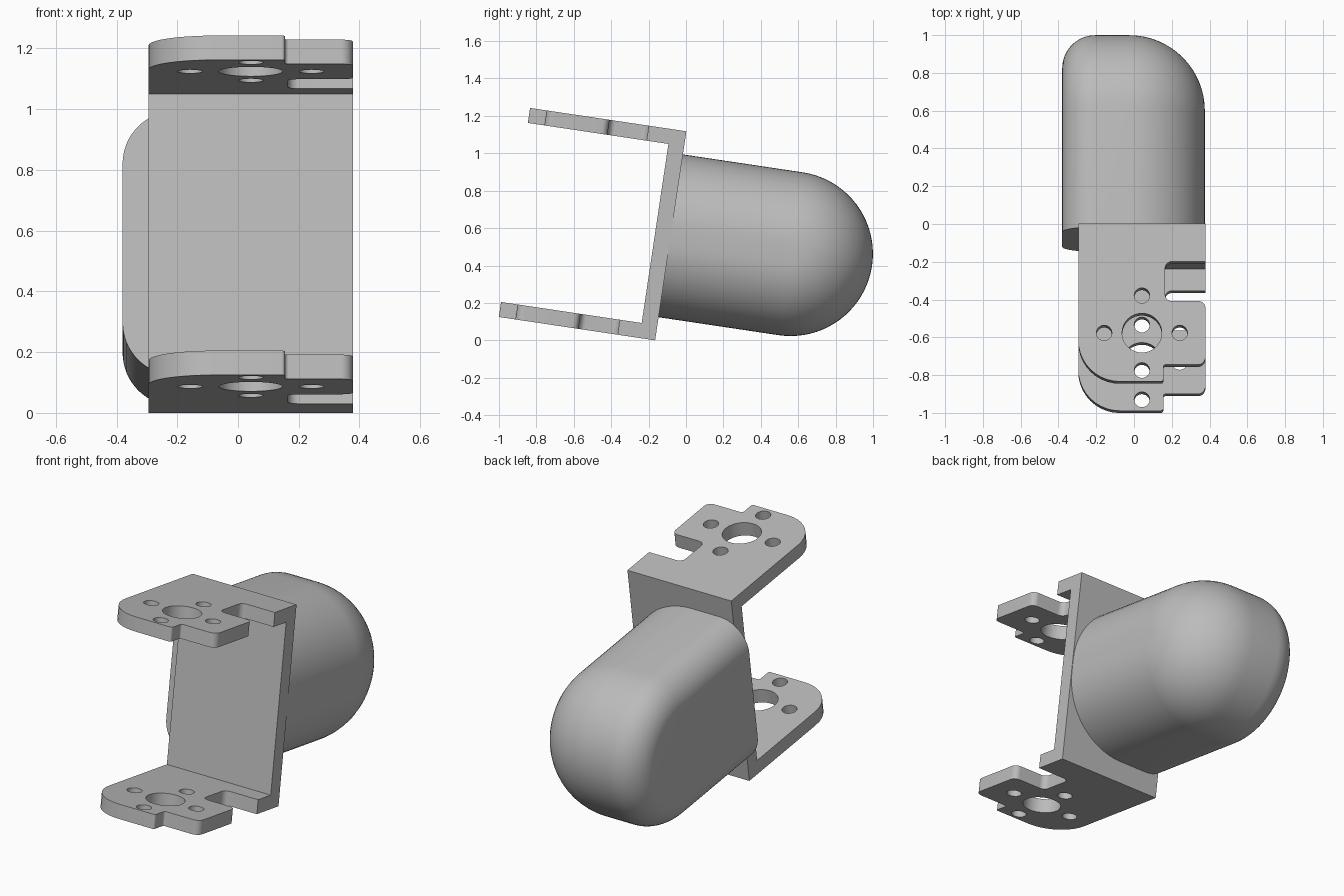
import bpy, bmesh
from math import sin, cos, pi, radians
from mathutils import Matrix, Vector

cube = bpy.data.objects.get("Cube")
if cube:
    bpy.data.objects.remove(cube, do_unlink=True)

# Whole bracket leans back; parts are drawn upright with y = depth, z = height
TILT = Matrix.Translation((0, -0.165, 0)) @ Matrix.Rotation(radians(-8.5), 4, 'X')
LEFT, RIGHT, HEIGHT, THICK = -0.295, 0.378, 1.13, 0.081

grey = bpy.data.materials.new("plain_grey")
grey.use_nodes = True
grey.diffuse_color = (0.5, 0.5, 0.5, 1)
grey.node_tree.nodes["Principled BSDF"].inputs["Base Color"].default_value = (0.5, 0.5, 0.5, 1)


def add_object(name, bm, smooth=True):
    bmesh.ops.recalc_face_normals(bm, faces=bm.faces)
    mesh = bpy.data.meshes.new(name)
    bm.to_mesh(mesh)
    bm.free()
    mesh.materials.append(grey)
    obj = bpy.data.objects.new(name, mesh)
    bpy.context.collection.objects.link(obj)
    obj.matrix_world = TILT
    bpy.ops.object.select_all(action='DESELECT')
    obj.select_set(True)
    bpy.context.view_layer.objects.active = obj
    if smooth:
        bpy.ops.object.shade_smooth_by_angle(angle=radians(30))
    return obj


def rounded_outline(corners, steps=10):
    """Replace each (x, y, radius) right-angle corner with an arc."""
    points = []
    for i, (x, y, r) in enumerate(corners):
        p = Vector((x, y))
        if r == 0:
            points.append(p)
            continue
        a = (Vector(corners[i - 1][:2]) - p).normalized() * r
        b = (Vector(corners[(i + 1) % len(corners)][:2]) - p).normalized() * r
        for k in range(steps + 1):
            t = k / steps * pi / 2
            points.append(p + a * (1 - sin(t)) + b * (1 - cos(t)))
    return points


def add_prism(bm, outline, z0, z1):
    face = bm.faces.new([bm.verts.new((p[0], p[1], z0)) for p in outline])
    ext = bmesh.ops.extrude_face_region(bm, geom=[face])
    verts = [g for g in ext["geom"] if isinstance(g, bmesh.types.BMVert)]
    bmesh.ops.translate(bm, verts=verts, vec=(0, 0, z1 - z0))


def circle(x, y, r, n=40):
    return [(x + r * cos(2 * pi * k / n), y + r * sin(2 * pi * k / n)) for k in range(n)]


# Servo arms: notched, rounded plates with a hub hole and four screw holes
ARM = [(LEFT, 0, 0), (LEFT, -0.845, 0.22), (0.155, -0.845, 0.012), (0.155, -0.755, 0.012),
       (RIGHT, -0.755, 0.04), (RIGHT, -0.415, 0.035), (0.165, -0.415, 0.035),
       (0.165, -0.203, 0.035), (RIGHT, -0.203, 0)]
ARM.append((RIGHT, 0, 0))
HUB_X, HUB_Y = 0.042, -0.585

for name, z in (("lower_arm", 0), ("upper_arm", HEIGHT - THICK)):
    bm = bmesh.new()
    add_prism(bm, rounded_outline(ARM), z, z + THICK)
    arm = add_object(name, bm, smooth=False)
    bm = bmesh.new()
    add_prism(bm, circle(HUB_X, HUB_Y, 0.105), z - 0.1, z + 0.2)
    for dx, dy in ((1, 0), (-1, 0), (0, 1), (0, -1)):
        add_prism(bm, circle(HUB_X + 0.2 * dx, HUB_Y + 0.2 * dy, 0.041, 24), z - 0.1, z + 0.2)
    cutter = add_object("hole_cutter", bm, smooth=False)
    cutter.hide_render = True
    mod = arm.modifiers.new("holes", 'BOOLEAN')
    mod.operation, mod.solver, mod.object = 'DIFFERENCE', 'EXACT', cutter
    bpy.ops.object.select_all(action='DESELECT')
    arm.select_set(True)
    bpy.context.view_layer.objects.active = arm
    bpy.ops.object.modifier_apply(modifier=mod.name)
    bpy.data.objects.remove(cutter, do_unlink=True)
    bpy.ops.object.shade_smooth_by_angle(angle=radians(30))

# Back plate joining the arms
bm = bmesh.new()
add_prism(bm, [(LEFT, -0.085), (RIGHT, -0.085), (RIGHT, 0), (LEFT, 0)], THICK, HEIGHT - THICK)
add_object("back_plate", bm)

# Pod: round-ended profile lofted across x, small fillet on one side, large on the other
R, CENTRE_Y, X0, X1, SMALL, LARGE, N = 0.44, 0.648, -0.38, 0.375, 0.175, 0.4, 16
rings = []
for k in range(N + 1):
    t = k / N * pi / 2
    rings.append((X0 + SMALL * (1 - cos(t)), R - SMALL * (1 - sin(t))))
for k in range(N + 1):
    t = k / N * pi / 2
    rings.append((X1 - LARGE * (1 - sin(t)), R - LARGE * (1 - cos(t))))

bm = bmesh.new()
loops = []
for x, r in rings:
    profile = [(0, r)]
    profile += [(CENTRE_Y + r * sin(pi * k / 40), r * cos(pi * k / 40)) for k in range(41)]
    profile.append((0, -r))
    loops.append([bm.verts.new((x, y, HEIGHT / 2 + z)) for y, z in profile])
for a, b in zip(loops, loops[1:]):
    for i in range(len(a)):
        bm.faces.new((a[i - 1], a[i], b[i], b[i - 1]))
bm.faces.new(loops[0])
bm.faces.new(loops[-1])
add_object("rounded_pod", bm)
